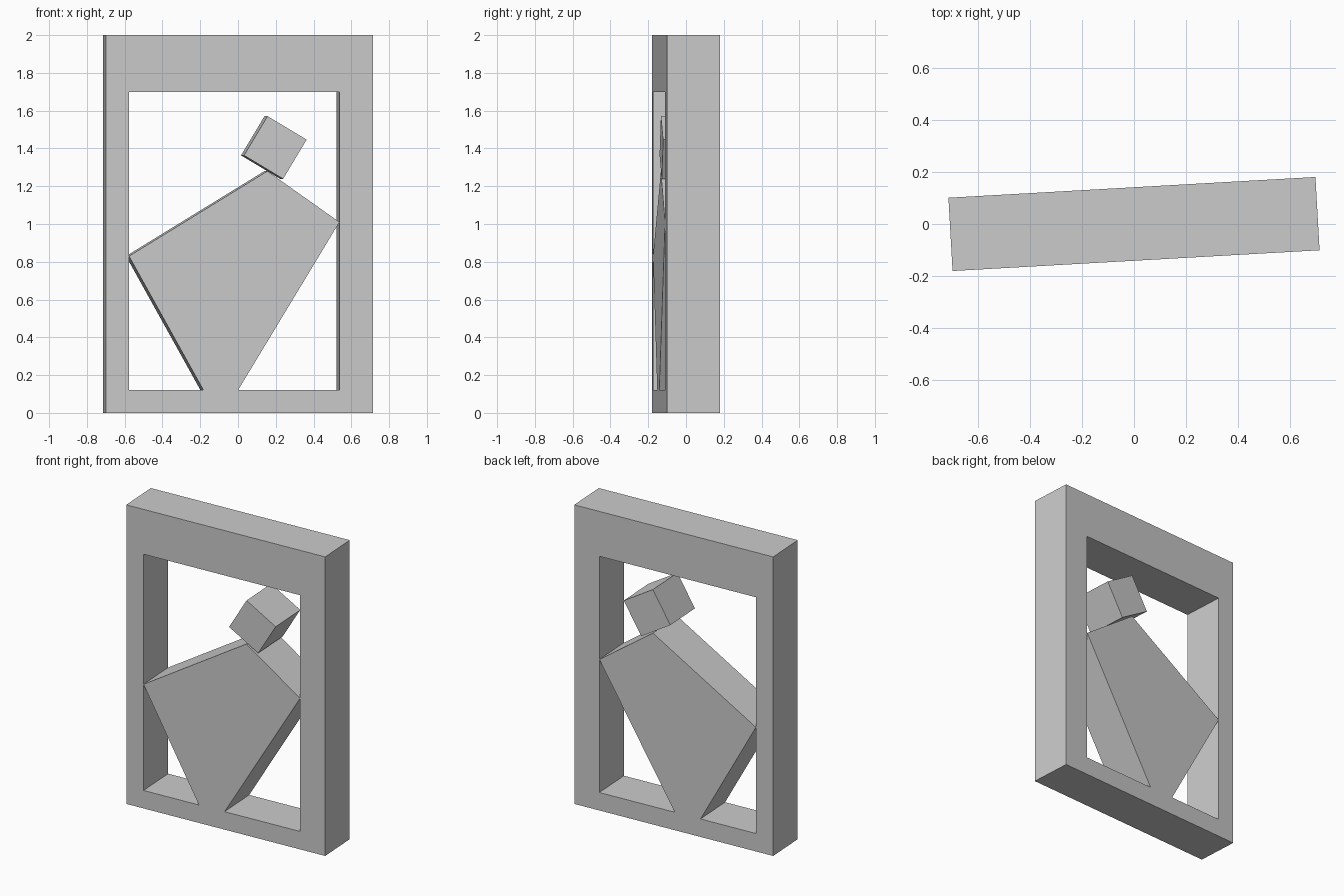
import bpy, bmesh, math
from mathutils import Matrix

cube = bpy.data.objects.get("Cube")
if cube:
    bpy.data.objects.remove(cube, do_unlink=True)

DEPTH = 0.283
TURN = math.atan2(0.08, 1.416)

grey = bpy.data.materials.new("light grey")
grey.use_nodes = True
colour = (0.6, 0.6, 0.6, 1)
grey.diffuse_color = colour
grey.node_tree.nodes["Principled BSDF"].inputs["Base Color"].default_value = colour


def rect(x0, x1, z0, z1):
    return [(x0, z0), (x1, z0), (x1, z1), (x0, z1)]


def slab(name, outline, hole=None):
    """Extrude an x-z outline through the depth, with an optional matching hole."""
    bm = bmesh.new()

    def ring(points, y):
        return [bm.verts.new((x, y, z)) for x, z in points]

    loops = [outline] + ([hole] if hole else [])
    front, back = ([ring(p, y) for p in loops] for y in (-DEPTH / 2, DEPTH / 2))
    # side walls
    for f, b in zip(front, back):
        for i in range(len(f)):
            j = (i + 1) % len(f)
            bm.faces.new((f[i], f[j], b[j], b[i]))
    # front and back faces
    for side in (front, back):
        if hole:
            outer, inner = side
            for i in range(len(outer)):
                j = (i + 1) % len(outer)
                bm.faces.new((outer[i], outer[j], inner[j], inner[i]))
        else:
            bm.faces.new(side[0])
    bmesh.ops.recalc_face_normals(bm, faces=bm.faces)
    bm.transform(Matrix.Rotation(TURN, 4, "Z"))
    mesh = bpy.data.meshes.new(name)
    bm.to_mesh(mesh)
    bm.free()
    mesh.materials.append(grey)
    obj = bpy.data.objects.new(name, mesh)
    bpy.context.collection.objects.link(obj)
    return obj


# Rectangular surround with an off-centre opening
slab("frame", rect(-0.709, 0.709, 0, 2), rect(-0.586, 0.53, 0.12, 1.70))

# Five-sided body wedged between the opening's walls and its sill
slab("body", [(-0.191, 0.12), (-0.008, 0.12), (0.53, 1.01),
              (0.148, 1.28), (-0.586, 0.83)])

# Tilted square head resting on the body's top corner
centre_x, centre_z, half, tilt = 0.19, 1.405, 0.121, math.radians(-31)
c, s = math.cos(tilt) * half, math.sin(tilt) * half
slab("head", [(centre_x + u * c - v * s, centre_z + u * s + v * c)
              for u, v in rect(-1, 1, -1, 1)])
